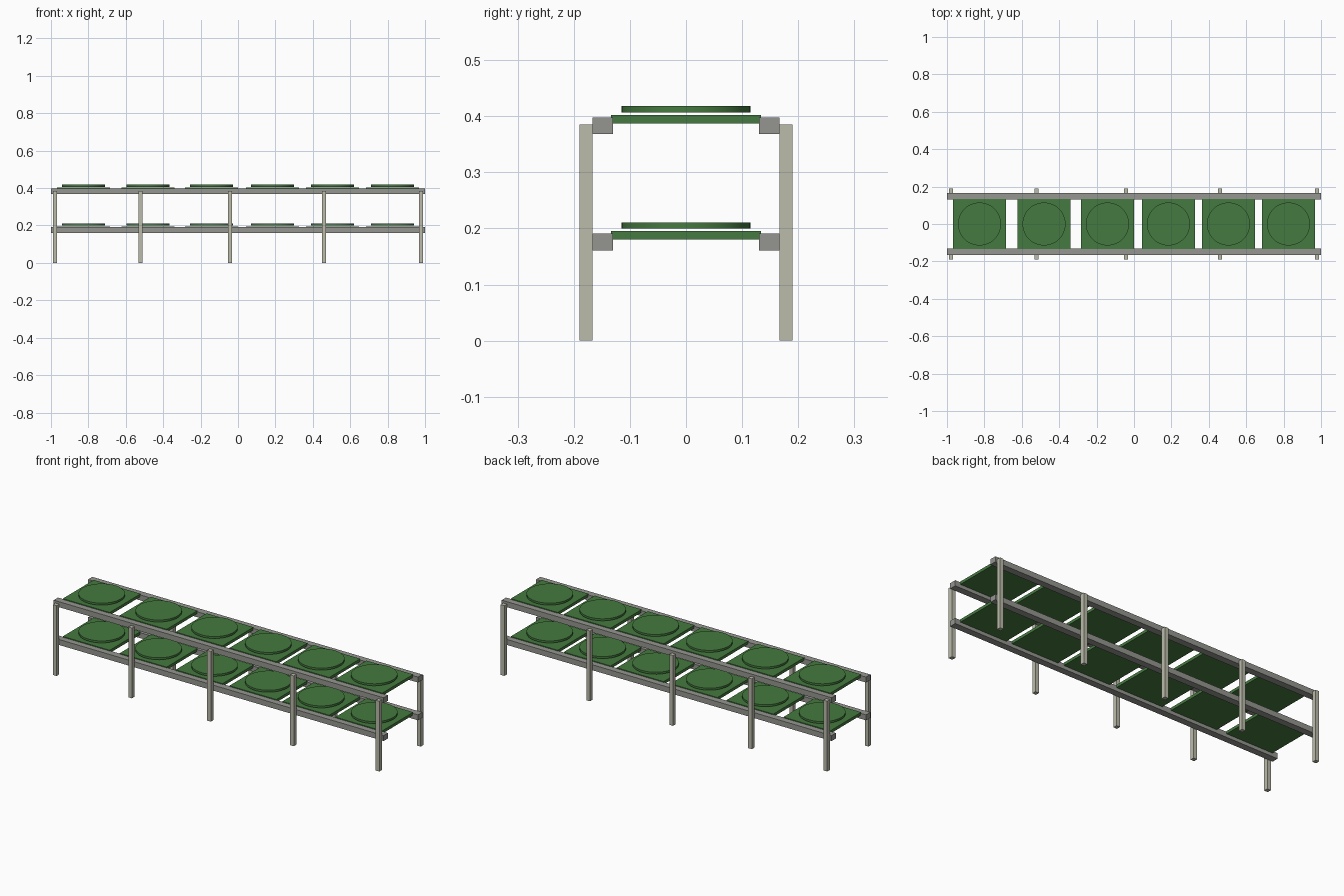
import bpy

if "Cube" in bpy.data.objects:
    bpy.data.objects.remove(bpy.data.objects["Cube"])


def material(name, rgb):
    m = bpy.data.materials.new(name)
    m.diffuse_color = (*rgb, 1)
    m.use_nodes = True
    m.node_tree.nodes["Principled BSDF"].inputs["Base Color"].default_value = m.diffuse_color
    return m


GREEN = material("green", (0.06, 0.195, 0.05))
GREY = material("rail grey", (0.30, 0.30, 0.28))
BEIGE = material("post beige", (0.50, 0.50, 0.41))


def box(name, x0, x1, y0, y1, z0, z1, mat):
    bpy.ops.mesh.primitive_cube_add(
        size=1, location=((x0 + x1) / 2, (y0 + y1) / 2, (z0 + z1) / 2))
    o = bpy.context.object
    o.name = name
    o.scale = (x1 - x0, y1 - y0, z1 - z0)
    bpy.ops.object.transform_apply(location=False, rotation=False, scale=True)
    o.data.materials.append(mat)


def disc(name, x, z0, z1, r, mat):
    bpy.ops.mesh.primitive_cylinder_add(
        vertices=48, radius=r, depth=z1 - z0, location=(x, 0, (z0 + z1) / 2))
    o = bpy.context.object
    o.name = name
    o.data.materials.append(mat)
    bpy.ops.object.shade_smooth_by_angle()


POSTS = (-0.978, -0.521, -0.043, 0.46, 0.979)
SEATS = (-0.826, -0.481, -0.142, 0.184, 0.505, 0.826)

# long rails and outer posts on both sides
for side, s in (("front", -1), ("back", 1)):
    y = sorted((s * 0.130, s * 0.167))
    for level, z in (("lower", 0.161), ("upper", 0.368)):
        box(f"{side}_{level}_rail", -1, 1, *y, z, z + 0.030, GREY)
    y = sorted((s * 0.167, s * 0.190))
    for x in POSTS:
        box(f"{side}_post", x - 0.011, x + 0.011, *y, 0, 0.385, BEIGE)

# square trays with a round pad hovering just above each one
for level, z in (("lower", 0.180), ("upper", 0.387)):
    for x in SEATS:
        box(f"{level}_tray", x - 0.142, x + 0.142, -0.134, 0.134, z, z + 0.0155, GREEN)
        disc(f"{level}_round_pad", x, z + 0.020, z + 0.031, 0.115, GREEN)
